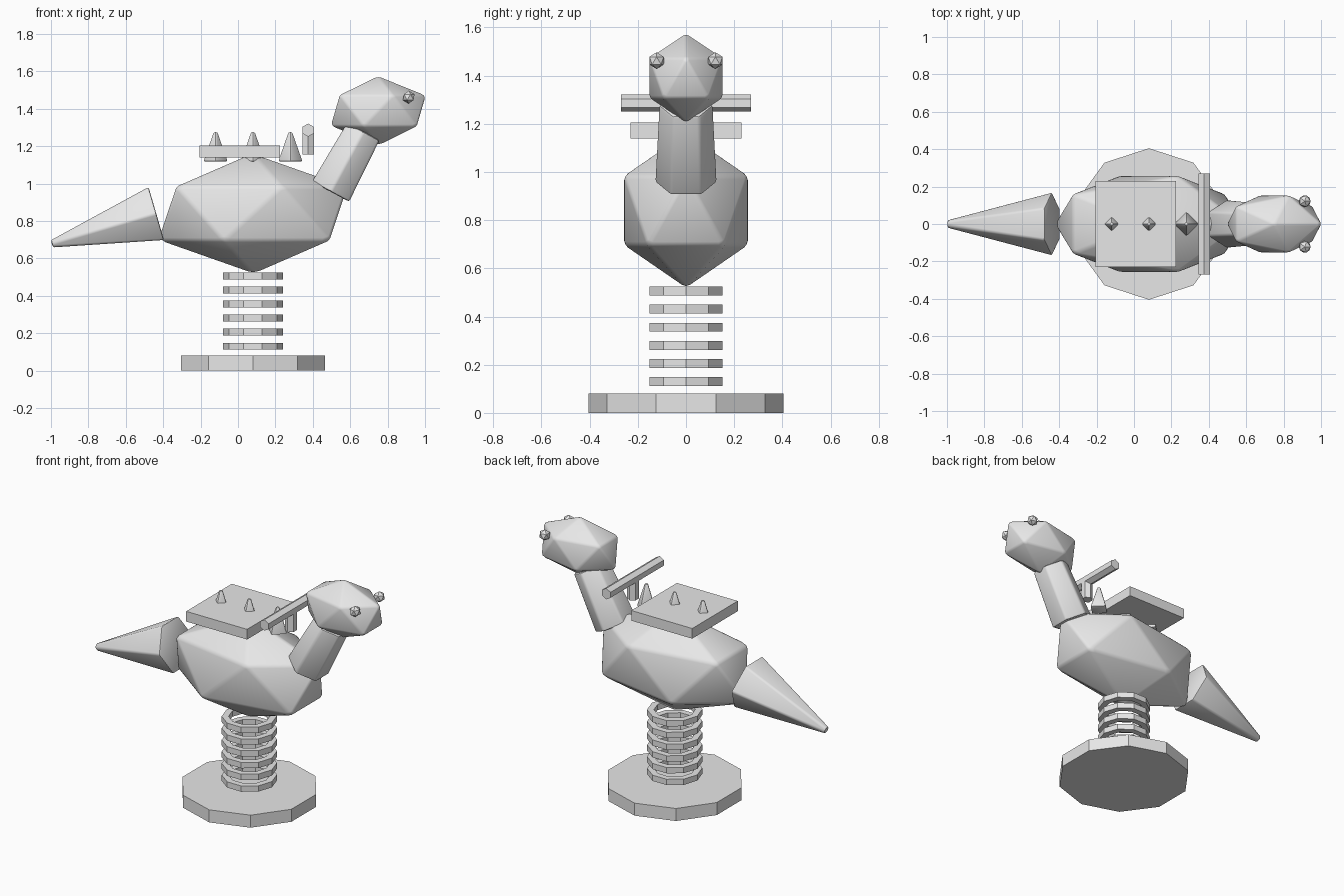
import bpy
import bmesh
from math import cos, sin, tau, radians
from mathutils import Vector, Matrix

cube = bpy.data.objects.get("Cube")
if cube:
    bpy.data.objects.remove(cube, do_unlink=True)

grey = bpy.data.materials.new("light grey")
grey.use_nodes = True
grey.diffuse_color = (0.8, 0.8, 0.8, 1)
grey.node_tree.nodes["Principled BSDF"].inputs["Base Color"].default_value = grey.diffuse_color


def finish(name, bm, bevel=0):
    """Round the edges if asked, then make the object."""
    if bevel:
        bmesh.ops.bevel(bm, geom=bm.edges[:], offset=bevel, offset_type='OFFSET',
                        segments=2, profile=0.5, affect='EDGES', clamp_overlap=True)
    bmesh.ops.recalc_face_normals(bm, faces=bm.faces[:])
    mesh = bpy.data.meshes.new(name)
    bm.to_mesh(mesh)
    bm.free()
    mesh.materials.append(grey)
    if bevel:
        mesh.shade_smooth()
        mesh.set_sharp_from_angle(angle=radians(30))
    obj = bpy.data.objects.new(name, mesh)
    bpy.context.scene.collection.objects.link(obj)
    return obj


def loop(bm, centre, u, v, radius, sides):
    return [bm.verts.new(centre + radius * (u * cos(tau * i / sides) + v * sin(tau * i / sides)))
            for i in range(sides)]


def bridge(bm, a, b):
    for i in range(len(a)):
        j = (i + 1) % len(a)
        bm.faces.new((a[i], a[j], b[j], b[i]))


def frustum(name, start, end, r1, r2, sides, first=(0, 1, 0), bevel=0):
    """Tapered prism whose first corner points along 'first'."""
    start, end, u = Vector(start), Vector(end), Vector(first)
    v = (end - start).normalized().cross(u)
    bm = bmesh.new()
    a, b = loop(bm, start, u, v, r1, sides), loop(bm, end, u, v, r2, sides)
    bridge(bm, a, b)
    bm.faces.new(a)
    bm.faces.new(b)
    return finish(name, bm, bevel)


def gem(name, centre, size, bevel=0):
    """Stretched twenty-sided ball."""
    bm = bmesh.new()
    bmesh.ops.create_icosphere(bm, subdivisions=1, radius=1,
                               matrix=Matrix.Translation(centre) @ Matrix.Diagonal((*size, 1)))
    return finish(name, bm, bevel)


def ring(name, z, height, outer, inner, sides):
    """Flat hollow ring with a square section."""
    bm = bmesh.new()
    u, v = Vector((1, 0, 0)), Vector((0, 1, 0))
    section = [(outer, 0), (outer, height), (inner, height), (inner, 0)]
    loops = [loop(bm, Vector((0.08, 0, z + h)), u, v, r, sides) for r, h in section]
    for k in range(4):
        bridge(bm, loops[k], loops[(k + 1) % 4])
    return finish(name, bm)


# Ground plate and spring
frustum("base_plate", (0.08, 0, 0), (0.08, 0, 0.08), 0.405, 0.405, 10)
for i in range(6):
    ring(f"spring_ring_{i + 1}", 0.112 + 0.075 * i, 0.037, 0.16, 0.12, 10)

# Body, neck, head and tail
gem("body", (0.08, 0, 0.84), (0.565, 0.304, 0.322), 0.015)
frustum("neck", (0.495, 0, 0.957), (0.67, 0, 1.278), 0.13, 0.113, 6, bevel=0.012)
gem("head", (0.75, 0, 1.39), (0.284, 0.18, 0.185), 0.01)
frustum("tail", (-0.437, 0, 0.84), (-0.995, 0, 0.678), 0.17, 0.023, 6, bevel=0.01)

# Eyes
for side, y in (("left", 0.122), ("right", -0.122)):
    gem(f"{side}_eye", (0.913, y, 1.462), (0.035,) * 3)

# Seat
bm = bmesh.new()
bmesh.ops.create_cube(bm, size=1, matrix=Matrix.Translation((0.01, 0, 1.172))
                      @ Matrix.Diagonal((0.43, 0.46, 0.065, 1)))
finish("seat", bm)

# Back spikes
for i in range(3):
    x = -0.12 + 0.2 * i
    frustum(f"spike_{i + 1}", (x, 0, 1.118), (x, 0, 1.275), 0.068, 0.013, 4, bevel=0.008)

# Handle
frustum("handle_post", (0.375, 0, 1.155), (0.375, 0, 1.285), 0.035, 0.035, 6)
frustum("handle_bar", (0.375, -0.27, 1.286), (0.375, 0.27, 1.286), 0.035, 0.035, 6, first=(0, 0, 1))
